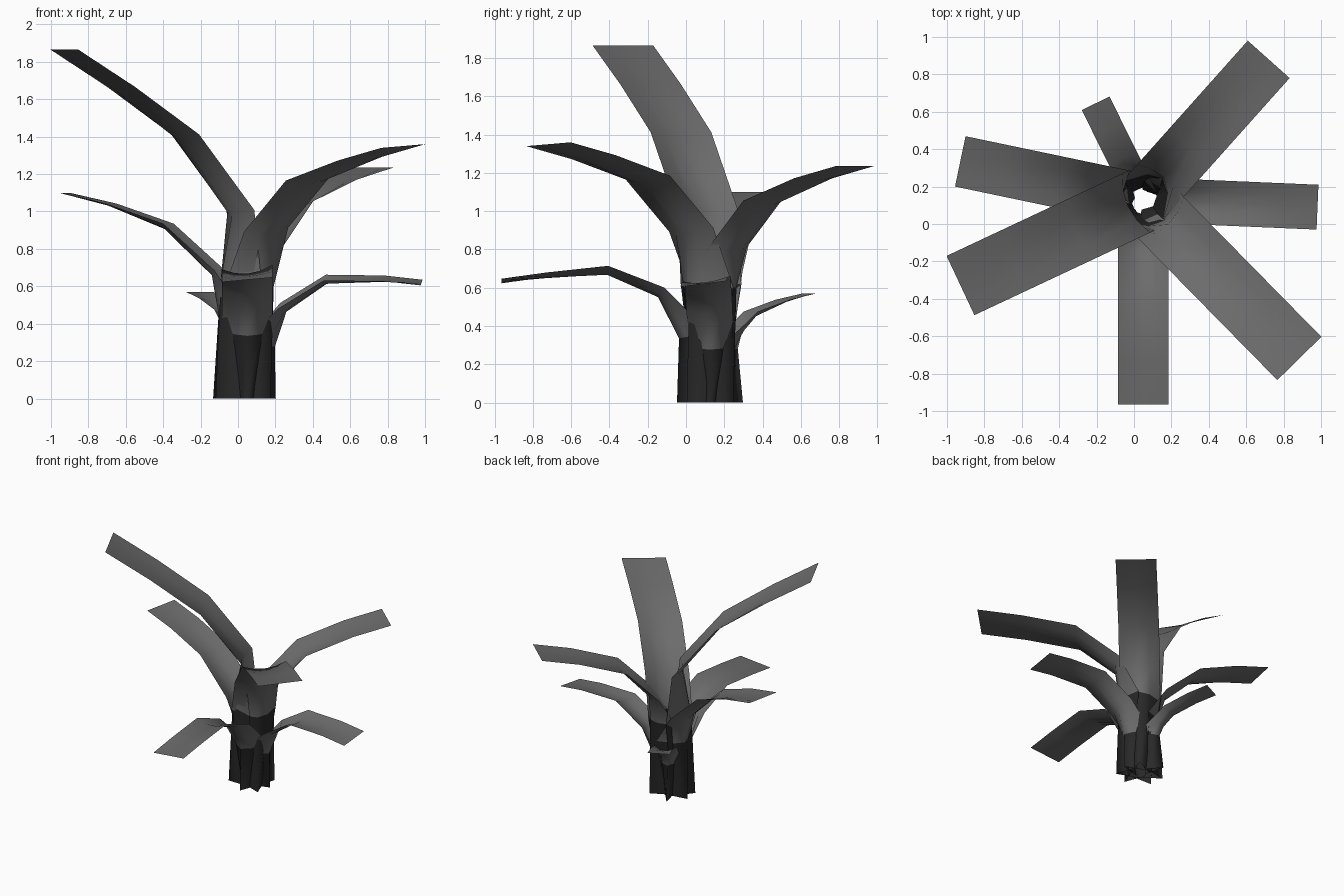
import bpy, bmesh
from mathutils import Vector

cube = bpy.data.objects.get("Cube")
if cube:
    bpy.data.objects.remove(cube)


def flat_material(name, level):
    mat = bpy.data.materials.new(name)
    mat.use_nodes = True
    color = (level, level, level, 1)
    mat.diffuse_color = color
    bsdf = mat.node_tree.nodes["Principled BSDF"]
    bsdf.inputs["Base Color"].default_value = color
    bsdf.inputs["Roughness"].default_value = 0.9
    return mat


LEAF = flat_material("leaf grey", 0.15)
STEM = flat_material("stem charcoal", 0.022)
CENTRE = Vector((0.05, 0.13, 0))
UP = Vector((0, 0, 1))
CUPS = (0.16, 0.16, 0.05, 0.035, 0.015, 0)   # fold depth, base to tip
WIDTHS = (0.45, 1, 1, 1, 1, 1)               # the sheath is pinched at the foot
ACROSS = (-1, -0.5, 0, 0.5, 1)


def ribbon_leaf(name, tip, width, profile, tilt=0):
    """Cupped ribbon: profile is (distance from centre, height), base to tip."""
    out = (Vector((*tip, 0)) - CENTRE).normalized()
    side = UP.cross(out)
    bm = bmesh.new()
    rows = []
    for i, (s, z) in enumerate(profile):
        before = profile[max(i - 1, 0)]
        after = profile[min(i + 1, len(profile) - 1)]
        along = out * (after[0] - before[0]) + UP * (after[1] - before[1])
        if i == 0:
            along = UP
        under = side.cross(along).normalized()
        row = []
        for a in ACROSS:
            p = CENTRE + out * s + UP * z + side * (a * width * WIDTHS[i] / 2)
            # The foot folds to a sharp V, the blade is rounded
            fold = abs(a) if i == 0 else a * a
            p += under * (min(CUPS[i] / 2, 0.027) - CUPS[i] * fold)
            if i > 1:
                p.z += tilt * a
            row.append(bm.verts.new(p))
        rows.append(row)
    # The lowest band is the dark sheath, the rest is the blade
    for i in range(len(rows) - 1):
        for j in range(len(ACROSS) - 1):
            f = bm.faces.new((rows[i][j], rows[i][j + 1],
                              rows[i + 1][j + 1], rows[i + 1][j]))
            f.material_index = 1 if i == 0 else 0
            f.smooth = True
    mesh = bpy.data.meshes.new(name)
    bm.to_mesh(mesh)
    bm.free()
    mesh.materials.append(LEAF)
    mesh.materials.append(STEM)
    obj = bpy.data.objects.new(name, mesh)
    bpy.context.collection.objects.link(obj)


# Tall inner leaves
ribbon_leaf("tall_right_leaf", (-0.93, -0.33), 0.35,
            [(0.16, 0), (0.13, 0.63), (0.065, 1.0), (0.38, 1.4), (0.75, 1.66), (1.08, 1.865)])
ribbon_leaf("front_left_leaf", (0.885, -0.72), 0.33,
            [(0.15, 0), (0.13, 0.6), (0.165, 0.89), (0.47, 1.16), (0.86, 1.275), (1.19, 1.35)], 0.01)
ribbon_leaf("back_left_leaf", (0.72, 0.88), 0.30,
            [(0.13, 0), (0.125, 0.6), (0.14, 0.8), (0.37, 1.04), (0.72, 1.165), (1.006, 1.235)])
# Low outer leaves
ribbon_leaf("right_leaf", (-0.93, 0.335), 0.275,
            [(0.16, 0), (0.13, 0.45), (0.17, 0.67), (0.44, 0.92), (0.745, 1.035), (1.0, 1.1)])
ribbon_leaf("left_leaf", (0.982, 0.09), 0.24,
            [(0.125, 0), (0.12, 0.28), (0.19, 0.48), (0.42, 0.63), (0.73, 0.635), (0.932, 0.62)], 0.015)
ribbon_leaf("front_leaf", (0.05, -0.965), 0.27,
            [(0.15, 0), (0.14, 0.34), (0.26, 0.57), (0.54, 0.685), (0.86, 0.66), (1.095, 0.635)], 0.012)
ribbon_leaf("small_back_leaf", (-0.205, 0.645), 0.165,
            [(0.16, 0), (0.13, 0.28), (0.16, 0.38), (0.24, 0.46), (0.42, 0.53), (0.575, 0.57)])
